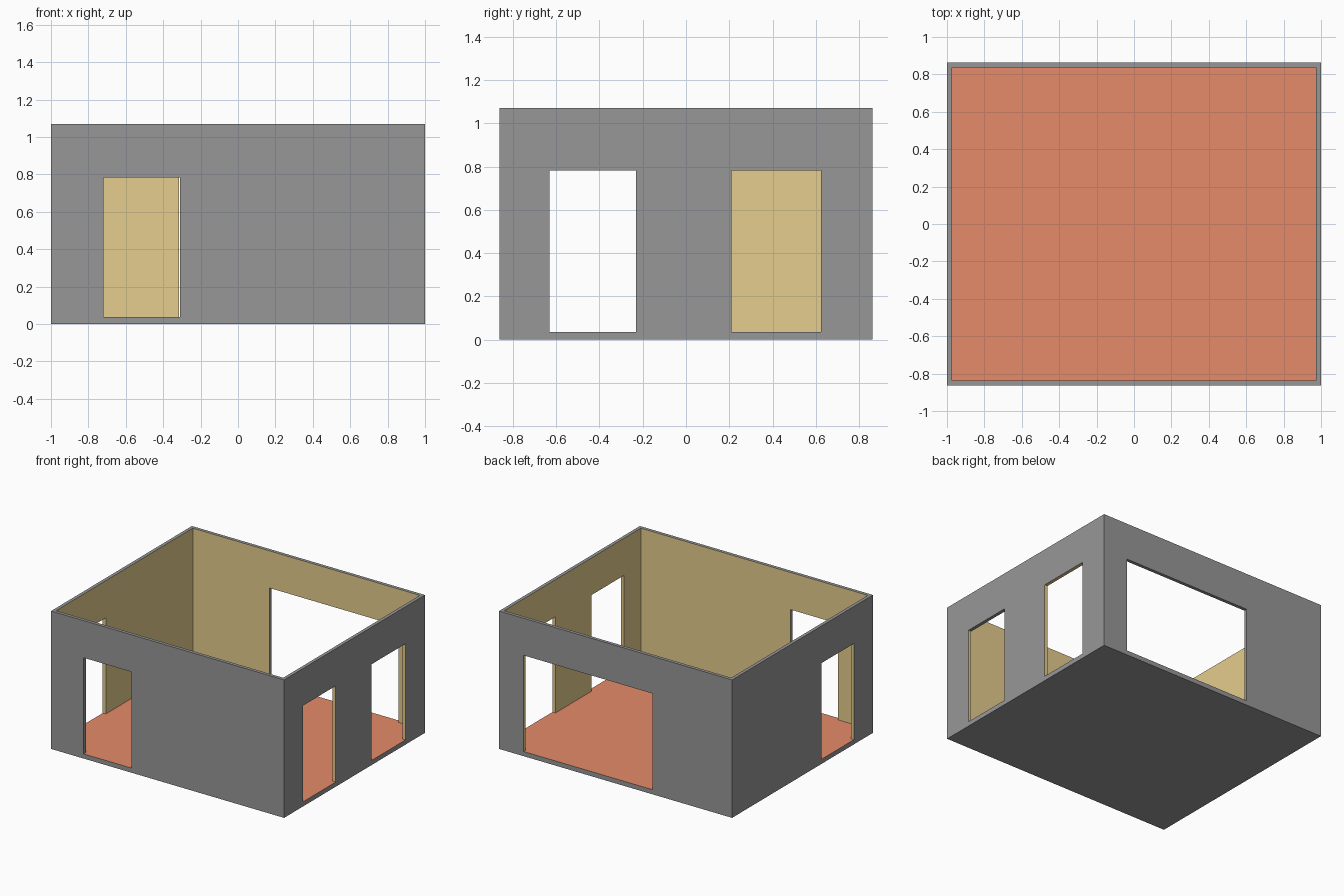
import bpy
import bmesh
from mathutils import Vector

if "Cube" in bpy.data.objects:
    bpy.data.objects.remove(bpy.data.objects["Cube"])

HX, HY, H = 1.0, 0.863, 1.07      # outer half sizes and height
T = 0.026                         # wall thickness
FLOOR, HEAD = 0.036, 0.782        # floor level and top of the openings


def box(name, lo, hi):
    lo, hi = Vector(lo), Vector(hi)
    bm = bmesh.new()
    bmesh.ops.create_cube(bm, size=1)
    for v in bm.verts:
        v.co = (lo + hi) / 2 + v.co * (hi - lo)
    mesh = bpy.data.meshes.new(name)
    bm.to_mesh(mesh)
    bm.free()
    obj = bpy.data.objects.new(name, mesh)
    bpy.context.collection.objects.link(obj)
    return obj


def cut(target, cutter):
    mod = target.modifiers.new(cutter.name, 'BOOLEAN')
    mod.operation = 'DIFFERENCE'
    mod.solver = 'EXACT'
    mod.object = cutter
    bpy.context.view_layer.objects.active = target
    bpy.ops.object.modifier_apply(modifier=mod.name)
    bpy.data.objects.remove(cutter)


def colour(name, rgb):
    mat = bpy.data.materials.new(name)
    mat.diffuse_color = (*rgb, 1)
    mat.use_nodes = True
    mat.node_tree.nodes["Principled BSDF"].inputs["Base Color"].default_value = mat.diffuse_color
    return mat


# Solid block hollowed out from above
shell = box("outer_walls", (-HX, -HY, 0), (HX, HY, H))
cut(shell, box("room_space", (-HX + T, -HY + T, FLOOR), (HX - T, HY - T, H + 0.1)))

# Door and wide openings: wall axis, side, start, end along the wall
OPENINGS = [
    ("front_door", 'y', -1, -0.72, -0.31),
    ("back_opening", 'y', 1, -0.315, 0.79),
    ("left_door", 'x', -1, -0.63, -0.23),
    ("right_front_door", 'x', 1, -0.63, -0.23),
    ("right_back_door", 'x', 1, 0.21, 0.625),
]
for name, axis, side, a, b in OPENINGS:
    wall = side * (HY if axis == 'y' else HX)
    p, q = wall - 0.1, wall + 0.1
    if axis == 'y':
        cutter = box(name, (a, p, FLOOR), (b, q, HEAD))
    else:
        cutter = box(name, (p, a, FLOOR), (q, b, HEAD))
    cut(shell, cutter)


def part_of(face):
    c, n = face.calc_center_median(), face.normal
    if n.z > 0.9 and c.z < 0.1:
        return "floor"
    outside = abs(c.x) > HX - 1e-3 or abs(c.y) > HY - 1e-3
    if outside or c.z < 1e-3 or c.z > H - 1e-3:
        return "outer_walls"
    # Grey reveals: front door, one side of the back opening, two more heads
    in_front = c.y < -HY + T - 1e-3
    in_back = c.y > HY - T + 1e-3
    in_right = c.x > HX - T + 1e-3
    if in_front or (in_back and (n.x > 0.9 or n.z < -0.9)):
        return "outer_walls"
    if in_right and n.z < -0.9 and c.y < 0:
        return "outer_walls"
    return "wall_lining"


def keep_part(obj, part, rgb):
    bm = bmesh.new()
    bm.from_mesh(obj.data)
    bm.normal_update()
    drop = [f for f in bm.faces if part_of(f) != part]
    bmesh.ops.delete(bm, geom=drop, context='FACES')
    bm.to_mesh(obj.data)
    bm.free()
    obj.data.materials.clear()
    obj.data.materials.append(colour(part + "_paint", rgb))


# Split coloured surfaces: tan lining with reveals, terracotta floor with sills
for part, rgb in (("wall_lining", (0.79, 0.61, 0.27)), ("floor", (0.79, 0.257, 0.143))):
    obj = bpy.data.objects.new(part, shell.data.copy())
    bpy.context.collection.objects.link(obj)
    keep_part(obj, part, rgb)
keep_part(shell, "outer_walls", (0.31, 0.31, 0.31))
